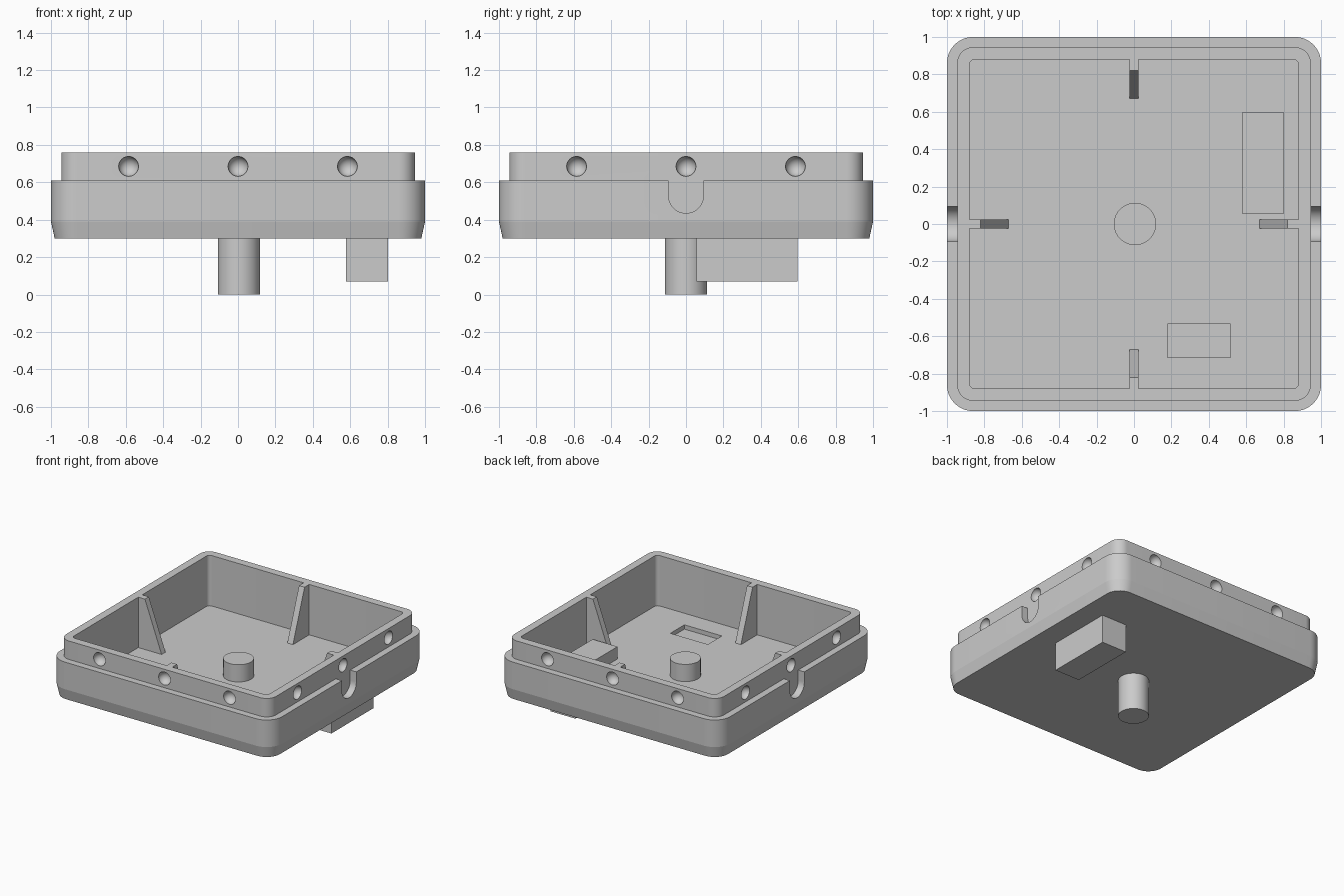
import bpy, bmesh
from math import sin, cos, pi, radians
from mathutils import Matrix, Vector

cube = bpy.data.objects.get("Cube")
if cube:
    bpy.data.objects.remove(cube)

grey = bpy.data.materials.new("light_grey_plastic")
grey.use_nodes = True
COLOUR = (0.6, 0.6, 0.6, 1)
grey.diffuse_color = COLOUR
grey.node_tree.nodes["Principled BSDF"].inputs["Base Color"].default_value = COLOUR

FLOOR, STEP, RIM = 0.35, 0.61, 0.76
INNER, LIP = 0.88, 0.945


def make_object(name, bm):
    bmesh.ops.recalc_face_normals(bm, faces=bm.faces)
    mesh = bpy.data.meshes.new(name)
    bm.to_mesh(mesh)
    bm.free()
    mesh.materials.append(grey)
    obj = bpy.data.objects.new(name, mesh)
    bpy.context.collection.objects.link(obj)
    return obj


def select_only(obj):
    bpy.ops.object.select_all(action='DESELECT')
    obj.select_set(True)
    bpy.context.view_layer.objects.active = obj


def smooth(obj):
    select_only(obj)
    bpy.ops.object.shade_smooth_by_angle(angle=radians(10))


def add_box(bm, low, high):
    low, high = Vector(low), Vector(high)
    size = high - low
    bmesh.ops.create_cube(bm, size=1, matrix=Matrix.Translation((low + high) / 2)
                          @ Matrix.Diagonal((*size, 1)))


def add_prism(bm, points, offset):
    """Extrude a closed outline along an offset."""
    offset = Vector(offset)
    a = [bm.verts.new(p) for p in points]
    b = [bm.verts.new(Vector(p) + offset) for p in points]
    bm.faces.new(a)
    bm.faces.new(b)
    for i in range(len(a)):
        j = (i + 1) % len(a)
        bm.faces.new((a[i], a[j], b[j], b[i]))


def rounded_square(bm, half, radius, z, steps=12):
    ring = []
    for corner in range(4):
        mid = pi / 4 + corner * pi / 2
        cx = (half - radius) * (1 if cos(mid) > 0 else -1)
        cy = (half - radius) * (1 if sin(mid) > 0 else -1)
        for i in range(steps + 1):
            t = corner * pi / 2 + i * pi / 2 / steps
            ring.append(bm.verts.new((cx + radius * cos(t), cy + radius * sin(t), z)))
    return ring


# Tray shell: chamfered base, outer wall, stepped lip and cavity
bm = bmesh.new()
profile = [(0.98, 0.12, 0.3), (1, 0.14, 0.39), (1, 0.14, STEP), (LIP, 0.085, STEP),
           (LIP, 0.085, RIM), (INNER, 0.03, RIM), (INNER, 0.03, FLOOR)]
rings = [rounded_square(bm, *p) for p in profile]
for lower, upper in zip(rings, rings[1:]):
    for i in range(len(lower)):
        j = (i + 1) % len(lower)
        bm.faces.new((lower[i], lower[j], upper[j], upper[i]))
bm.faces.new(rings[0])
bm.faces.new(rings[-1])
tray = make_object("tray_shell", bm)

# Cutters: snap dimples, side notches and floor recess
bm = bmesh.new()
for side in range(4):
    turn = Matrix.Rotation(side * pi / 2, 4, 'Z')
    for along in (-0.585, 0, 0.585):
        bmesh.ops.create_uvsphere(
            bm, u_segments=48, v_segments=24, radius=0.053,
            matrix=turn @ Matrix.Translation((LIP, along, 0.685))
            @ Matrix.Rotation(pi / 2, 4, 'Y'))
for sign in (-1, 1):
    r = 0.093
    outline = [(sign * LIP, r * cos(t), 0.528 + r * sin(t))
               for t in (pi + i * pi / 24 for i in range(25))]
    outline += [(sign * LIP, r, STEP + 0.015), (sign * LIP, -r, STEP + 0.015)]
    add_prism(bm, outline, (sign * 0.15, 0, 0))
add_box(bm, (0.178, -0.715, 0.315), (0.515, -0.535, 0.42))
cutter = make_object("cutter", bm)
cutter.hide_render = True

cut = tray.modifiers.new("cuts", 'BOOLEAN')
cut.operation = 'DIFFERENCE'
cut.solver = 'EXACT'
cut.object = cutter
select_only(tray)
bpy.ops.object.modifier_apply(modifier=cut.name)
bpy.data.objects.remove(cutter)
smooth(tray)

# Tapered ribs at the middle of each inner wall
for side, name in enumerate(("left", "back", "right", "front")):
    bm = bmesh.new()
    add_prism(bm, [(INNER, -0.025, FLOOR), (0.67, -0.025, FLOOR),
                   (0.82, -0.025, RIM), (INNER, -0.025, RIM)], (0, 0.05, 0))
    bm.transform(Matrix.Rotation(side * pi / 2, 4, 'Z'))
    make_object(name + "_rib", bm)

# Round shaft through the floor
bm = bmesh.new()
bmesh.ops.create_cone(bm, cap_ends=True, segments=64, radius1=0.113, radius2=0.113,
                      depth=0.49, matrix=Matrix.Translation((0.005, 0, 0.245)))
smooth(make_object("centre_shaft", bm))

# Rectangular connector block through the floor
bm = bmesh.new()
add_box(bm, (0.578, 0.055, 0.07), (0.802, 0.595, 0.45))
make_object("connector_block", bm)
